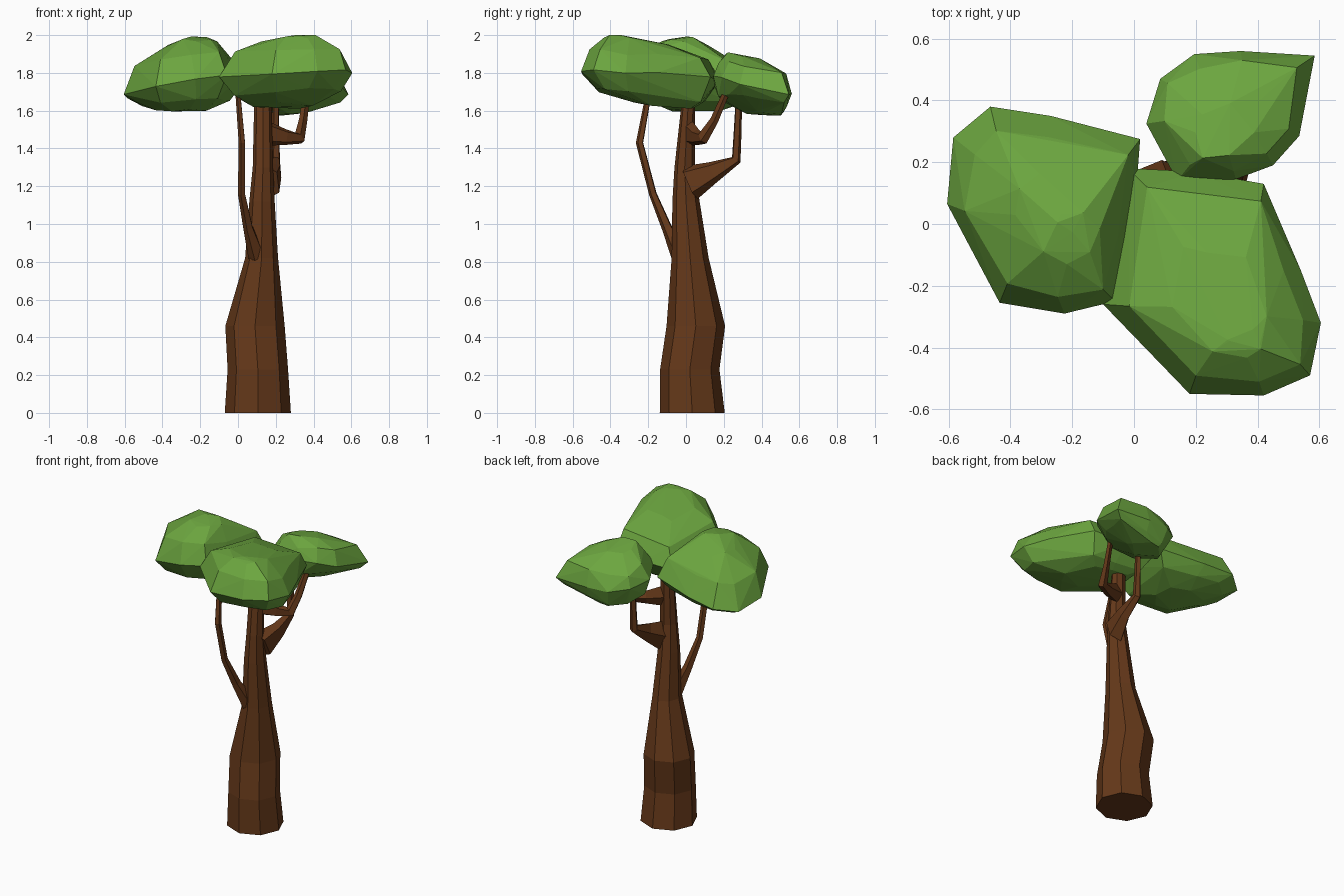
import bpy, bmesh, random
from math import cos, sin, pi
from mathutils import Vector

random.seed(4)


def material(name, rgb):
    m = bpy.data.materials.new(name)
    m.diffuse_color = (*rgb, 1)
    return m


BARK = material("bark", (0.13, 0.04, 0.01))
LEAF = material("leaf", (0.15, 0.38, 0.05))


def finish(bm, name, mat):
    bmesh.ops.recalc_face_normals(bm, faces=bm.faces)
    me = bpy.data.meshes.new(name)
    bm.to_mesh(me)
    bm.free()
    me.materials.append(mat)
    ob = bpy.data.objects.new(name, me)
    bpy.context.collection.objects.link(ob)
    return ob


def tube(name, path, sides, flat=False):
    """Tapered tube; path rows are x, y, z, radius across, radius along."""
    pts = [Vector(p[:3]) for p in path]
    bm, rings = bmesh.new(), []
    u = v = t_old = None
    for i, p in enumerate(path):
        t = Vector((0, 0, 1))
        if not flat:
            t = (pts[min(i + 1, len(pts) - 1)] - pts[max(i - 1, 0)]).normalized()
        if u is None:
            u = Vector((1, 0, 0)) if flat else Vector((0, 0, 1)).cross(t).normalized()
            v = t.cross(u)
        else:
            q = t_old.rotation_difference(t)
            u, v = q @ u, q @ v
        t_old = t
        rings.append([bm.verts.new(pts[i] + u * p[3] * cos(2 * pi * k / sides)
                                   + v * p[4] * sin(2 * pi * k / sides))
                      for k in range(sides)])
    for a, b in zip(rings, rings[1:]):
        for k in range(sides):
            n = (k + 1) % sides
            bm.faces.new((a[k], a[n], b[n], b[k]))
    bm.faces.new(rings[0])
    bm.faces.new(rings[-1])
    return finish(bm, name, BARK)


def foliage(name, outline, centre, layers):
    """Faceted hull of the outline stacked in layers: scale, cx, cy, z, tilt x, tilt y."""
    bm = bmesh.new()
    for s, cx, cy, z, tx, ty in layers:
        j = 0 if s == 1 else 0.016
        for x, y in outline:
            dx = s * (x - centre[0]) + random.uniform(-j, j)
            dy = s * (y - centre[1]) + random.uniform(-j, j)
            dz = tx * dx + ty * dy + random.uniform(-0.013, 0.013)
            bm.verts.new((cx + dx, cy + dy, min(z + dz, 2)))
    res = bmesh.ops.convex_hull(bm, input=bm.verts)
    inside = [g for g in res["geom_interior"] if isinstance(g, bmesh.types.BMVert)]
    bmesh.ops.delete(bm, geom=inside, context="VERTS")
    return finish(bm, name, LEAF)


# Trunk
tube("trunk", [
    (0.105, 0.033, 0, 0.175, 0.172), (0.105, 0.02, 0.23, 0.16, 0.157),
    (0.09, 0.052, 0.46, 0.157, 0.155), (0.125, 0.022, 0.82, 0.087, 0.098),
    (0.127, 0.0, 1.12, 0.067, 0.072), (0.132, -0.007, 1.3, 0.054, 0.054),
    (0.132, 0.015, 1.7, 0.045, 0.032)], 8, flat=True)

# Branches
tube("front_branch", [
    (0.1, -0.03, 0.83, 0.045, 0.05), (0.055, -0.1, 0.98, 0.026, 0.03),
    (0.02, -0.175, 1.16, 0.02, 0.022), (0.022, -0.245, 1.43, 0.017, 0.022),
    (0.0, -0.195, 1.7, 0.013, 0.017)], 5)
tube("back_branch", [
    (0.165, 0.02, 1.22, 0.06, 0.1), (0.195, 0.14, 1.275, 0.038, 0.06),
    (0.2, 0.265, 1.34, 0.025, 0.028), (0.2, 0.272, 1.48, 0.02, 0.022),
    (0.2, 0.28, 1.68, 0.018, 0.018)], 5)
tube("right_branch", [
    (0.13, 0.01, 1.485, 0.035, 0.075), (0.25, 0.055, 1.46, 0.032, 0.045),
    (0.325, 0.09, 1.455, 0.03, 0.036), (0.345, 0.15, 1.55, 0.02, 0.026),
    (0.365, 0.215, 1.7, 0.016, 0.02)], 5)

# Foliage clumps
foliage("left_foliage", [
    (-.605, .065), (-.585, .28), (-.465, .38), (-.27, .35), (.02, .275),
    (.01, .145), (-.01, -.04), (-.06, -.25), (-.225, -.29), (-.435, -.255)],
    (-.28, .06), [
    (.42, -.29, .06, 1.605, 0, 0), (.78, -.28, .06, 1.65, .07, -.03),
    (1, -.28, .06, 1.73, .12, -.08), (.82, -.28, .05, 1.86, .08, -.09),
    (.42, -.24, .03, 1.95, .0, -.15), (.1, -.21, 0, 1.985, 0, 0)])
foliage("front_foliage", [
    (-.1, -.26), (.18, -.55), (.42, -.555), (.57, -.49), (.605, -.32),
    (.54, -.15), (.42, .13), (.2, .17), (-.02, .18), (-.06, -.05)],
    (.26, -.18), [
    (.45, .24, -.12, 1.63, .02, -.08), (.8, .26, -.18, 1.68, 0, -.1),
    (1, .26, -.18, 1.785, .03, -.06), (.82, .27, -.19, 1.895, 0, -.1),
    (.45, .28, -.24, 1.965, .03, -.1), (.12, .36, -.38, 1.995, 0, 0)])
foliage("back_foliage", [
    (.04, .325), (.085, .47), (.195, .55), (.345, .56), (.585, .545),
    (.535, .39), (.535, .285), (.45, .19), (.33, .145), (.14, .14)],
    (.3, .35), [
    (.42, .26, .41, 1.585, .12, -.1), (.8, .3, .35, 1.64, .14, -.16),
    (1, .3, .35, 1.73, .02, -.2), (.82, .3, .35, 1.825, .03, -.21),
    (.42, .3, .31, 1.88, .03, -.18)])
